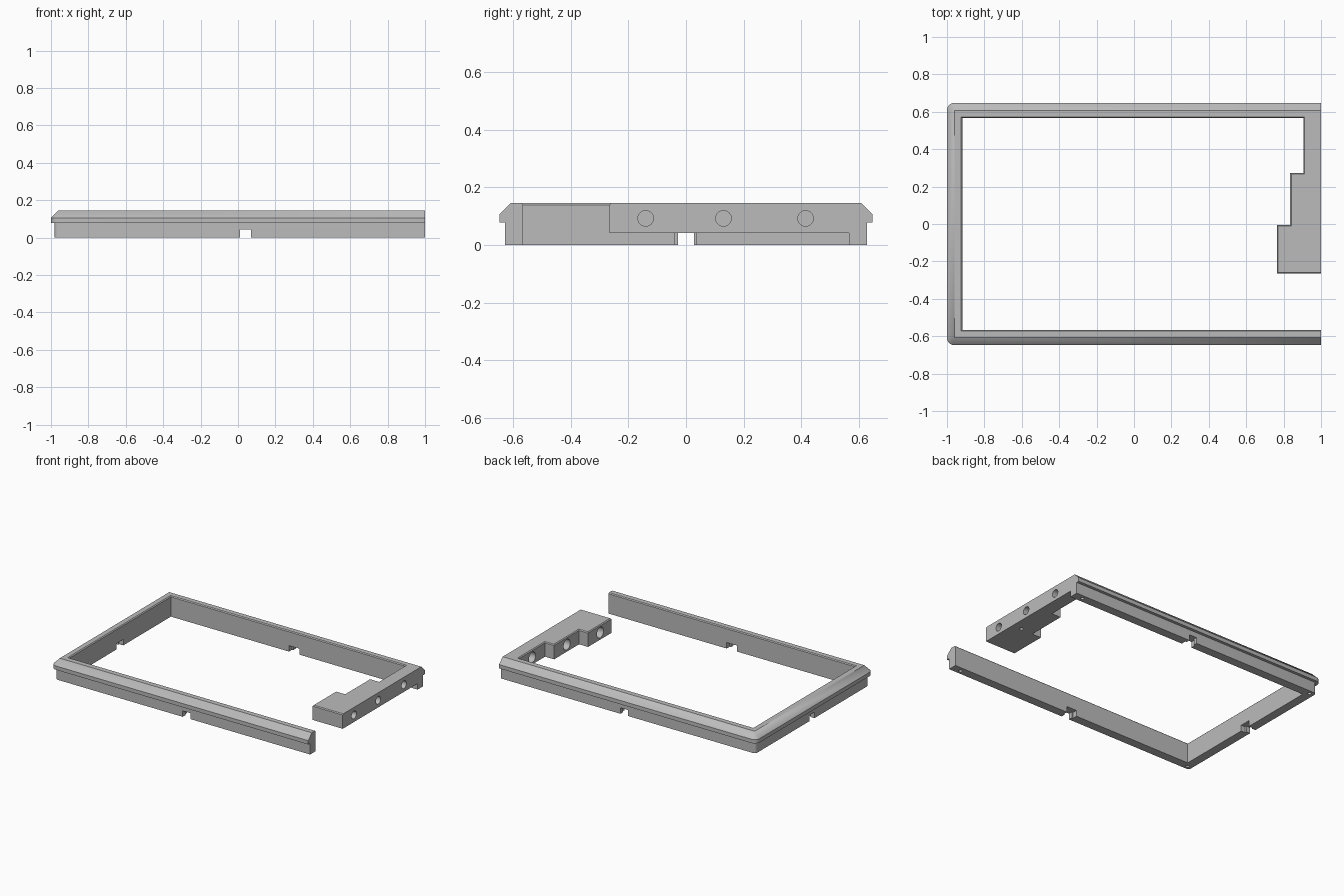
import bpy, bmesh
from math import cos, sin, pi
from mathutils import Matrix, Vector

cube = bpy.data.objects.get("Cube")
if cube:
    bpy.data.objects.remove(cube, do_unlink=True)

GREY = (0.5, 0.5, 0.5, 1)
mat = bpy.data.materials.new("plain grey")
mat.use_nodes = True
mat.diffuse_color = GREY
mat.node_tree.nodes["Principled BSDF"].inputs["Base Color"].default_value = GREY

HALF_Y, TOP, RADIUS, CHAMFER = 0.648, 0.145, 0.04, 0.006
WALL = 0.082
LEDGE = 0.042


def make(name, bm, helper=False):
    bmesh.ops.recalc_face_normals(bm, faces=bm.faces)
    mesh = bpy.data.meshes.new(name)
    bm.to_mesh(mesh)
    bm.free()
    mesh.materials.append(mat)
    obj = bpy.data.objects.new(name, mesh)
    bpy.context.collection.objects.link(obj)
    if helper:
        obj.hide_render = True
        obj.hide_set(True)
    return obj


def box(bm, lo, hi):
    lo, hi = Vector(lo), Vector(hi)
    m = Matrix.Translation((lo + hi) / 2) @ Matrix.Diagonal((*(hi - lo), 1))
    bmesh.ops.create_cube(bm, size=1, matrix=m)


def cylinder(bm, centre, radius, length, axis="Z"):
    m = Matrix.Translation(centre)
    if axis == "X":
        m = m @ Matrix.Rotation(pi / 2, 4, "Y")
    bmesh.ops.create_cone(bm, cap_ends=True, segments=32, radius1=radius,
                          radius2=radius, depth=length, matrix=m)


def boolean(obj, other, operation):
    mod = obj.modifiers.new(other.name, "BOOLEAN")
    mod.operation, mod.object, mod.solver = operation, other, "EXACT"


# Three-sided rim: a (inset, height) section swept round two rounded corners
section = [(0.02, 0), (0.02, 0.078), (0, 0.078), (0, 0.105), (RADIUS, TOP),
           (WALL - CHAMFER, TOP), (WALL, TOP - CHAMFER), (WALL, 0)]
stations = [("end", -1, 0)]
stations += [("turn", -1, pi / 2 * (1 - i / 6)) for i in range(7)]
stations += [("turn", 1, pi / 2 * i / 6) for i in range(7)]
stations += [("end", 1, 0)]


def rim_point(kind, side, angle, inset):
    if kind == "end":
        return 1, side * (HALF_Y - inset)
    r, centre = max(RADIUS - inset, 0), max(RADIUS, inset)
    return -1 + centre - r * cos(angle), side * (HALF_Y - centre + r * sin(angle))


bm = bmesh.new()
rings = [[bm.verts.new((*rim_point(k, s, a, d), z)) for d, z in section]
         for k, s, a in stations]
n = len(section)
for a, b in zip(rings, rings[1:]):
    for i in range(n):
        bm.faces.new((a[i], a[(i + 1) % n], b[(i + 1) % n], b[i]))
bm.faces.new(rings[0])
bm.faces.new(rings[-1])
bmesh.ops.remove_doubles(bm, verts=bm.verts, dist=1e-5)
rim = make("rim_frame", bm)

# Stepped block at the open end, raised above the ground
steps = [(1, -0.265), (1, 0.6), (0.905, 0.6), (0.905, 0.272), (0.835, 0.272),
         (0.835, -0.005), (0.765, -0.005), (0.765, -0.265)]
bm = bmesh.new()
base = bm.faces.new([bm.verts.new((x, y, LEDGE)) for x, y in steps])
ext = bmesh.ops.extrude_face_region(bm, geom=[base])
bmesh.ops.translate(bm, vec=(0, 0, TOP - LEDGE),
                    verts=[v for v in ext["geom"] if isinstance(v, bmesh.types.BMVert)])
edges = [e for e in bm.edges if all(v.co.z > 0.1 for v in e.verts)
         and not all(v.co.x > 0.99 for v in e.verts)
         and not all(v.co.y > 0.59 for v in e.verts)]
bmesh.ops.recalc_face_normals(bm, faces=bm.faces)
bmesh.ops.bevel(bm, geom=edges, offset=CHAMFER, segments=1, affect="EDGES")
block = make("stepped_block", bm, helper=True)
boolean(rim, block, "UNION")

# Notches in the three walls, wider on the inside half
bm = bmesh.new()
for side in (-1, 1):
    ys = sorted((side * 0.5, side * 0.7))
    box(bm, (0.01, ys[0], -0.1), (0.07, ys[1], LEDGE))
box(bm, (-1.1, -0.027, -0.1), (-0.9, 0.027, LEDGE))
notches = make("notch_cutter", bm, helper=True)
bm = bmesh.new()
for side in (-1, 1):
    ys = sorted((side * 0.5, side * 0.6))
    box(bm, (0.0, ys[0], -0.1), (0.08, ys[1], LEDGE))
box(bm, (-0.95, -0.04, -0.1), (-0.9, 0.037, LEDGE))
wide = make("notch_inner_cutter", bm, helper=True)

# Counterbored holes through the block
bm = bmesh.new()
bores = bmesh.new()
for y, face in ((-0.14, 0.765), (0.13, 0.835), (0.415, 0.905)):
    cylinder(bm, (0.9, y, 0.092), 0.027, 0.4, "X")
    cylinder(bores, (face, y, 0.092), 0.037, 0.09, "X")
holes = make("hole_cutter", bm, helper=True)
counterbores = make("counterbore_cutter", bores, helper=True)

# Small blind holes underneath
bm = bmesh.new()
for side in (-1, 1):
    for x in (-0.945, 0.93):
        cylinder(bm, (x, side * 0.6, 0), 0.012, 0.08)
cylinder(bm, (0.93, 0, LEDGE), 0.012, 0.04)
pins = make("pin_hole_cutter", bm, helper=True)

for cutter in (notches, wide, holes, counterbores, pins):
    boolean(rim, cutter, "DIFFERENCE")

# Apply the cuts and drop the helpers
bpy.context.view_layer.update()
graph = bpy.context.evaluated_depsgraph_get()
rim.data = bpy.data.meshes.new_from_object(rim.evaluated_get(graph))
rim.modifiers.clear()
for helper in (block, notches, wide, holes, counterbores, pins):
    bpy.data.objects.remove(helper, do_unlink=True)

# Smooth only the shallow curves
bpy.ops.object.select_all(action="DESELECT")
rim.select_set(True)
bpy.context.view_layer.objects.active = rim
bpy.ops.object.shade_smooth_by_angle(angle=pi / 6)
